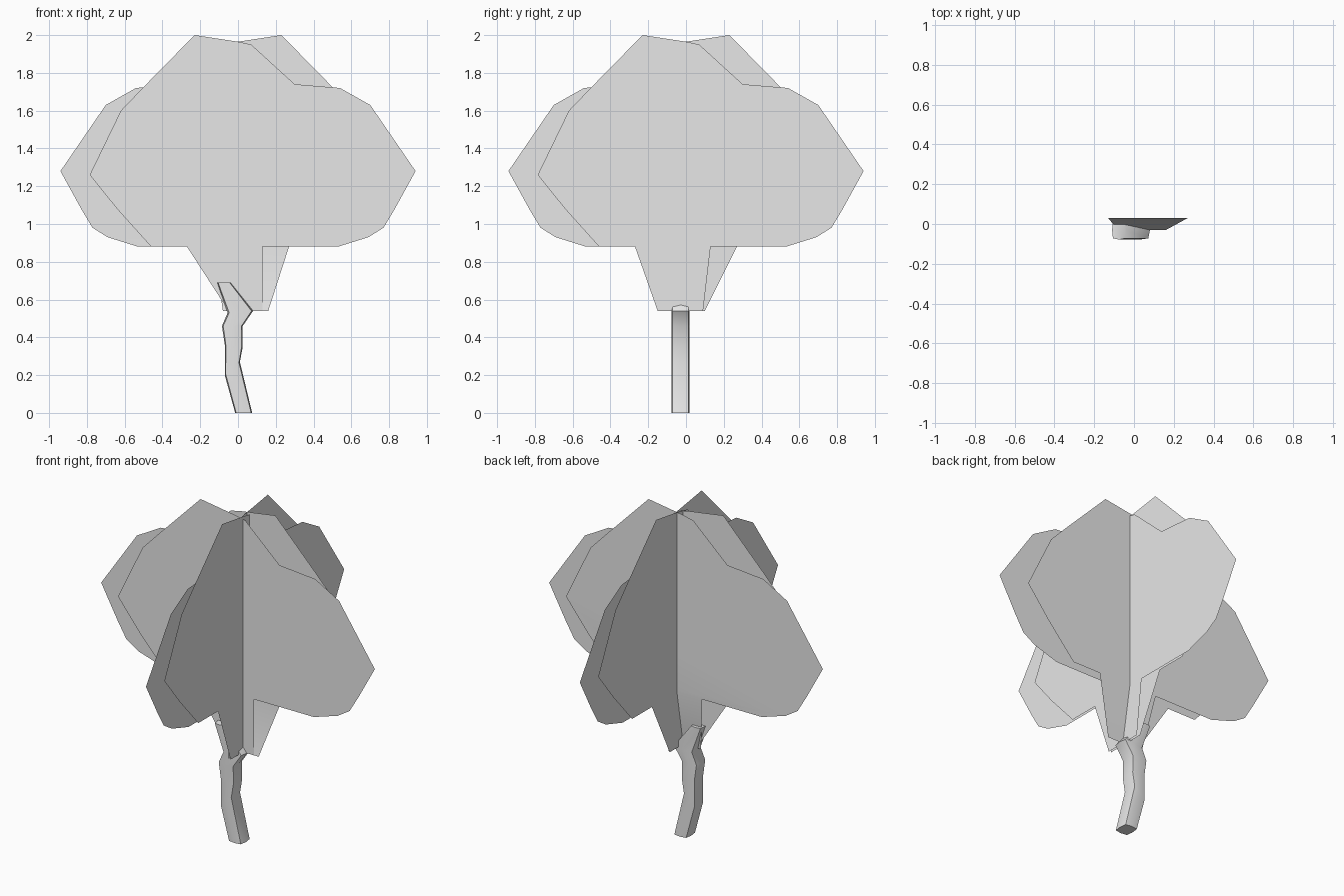
import bpy
import bmesh
from mathutils import Vector

cube = bpy.data.objects.get("Cube")
if cube:
    bpy.data.objects.remove(cube, do_unlink=True)

grey = bpy.data.materials.new("plain_grey")
grey.use_nodes = True
grey.diffuse_color = (0.8, 0.8, 0.8, 1)
grey.node_tree.nodes["Principled BSDF"].inputs["Base Color"].default_value = (0.8, 0.8, 0.8, 1)


def make_object(name, bm, smooth=False):
    mesh = bpy.data.meshes.new(name)
    bm.to_mesh(mesh)
    bm.free()
    mesh.materials.append(grey)
    obj = bpy.data.objects.new(name, mesh)
    bpy.context.collection.objects.link(obj)
    if smooth:
        bpy.ops.object.select_all(action="DESELECT")
        obj.select_set(True)
        bpy.context.view_layer.objects.active = obj
        bpy.ops.object.shade_smooth_by_angle(angle=1.0)
    return obj


# Lopsided crown outline (across, height); its last two points top the stem
CROWN = [(0.13, 0.88), (0.53, 0.88), (0.69, 0.93), (0.77, 0.98), (0.83, 1.08),
         (0.94, 1.28), (0.70, 1.63), (0.54, 1.72), (0.30, 1.74), (0.07, 1.95),
         (0, 1.965), (-0.23, 2.0), (-0.50, 1.725), (-0.62, 1.60), (-0.785, 1.26),
         (-0.64, 1.08), (-0.46, 0.88), (-0.27, 0.88)]
STEM_FOOT = 0.54


def leaf_card(name, axis, mirror, depth, foot, foot_depth):
    """Flat crown with a tapering stem; foot gives the two lower corners."""
    def place(across, z, d):
        return Vector((across, d, z)) if axis == "x" else Vector((d, across, z))

    bm = bmesh.new()
    crown = [bm.verts.new(place(a * mirror, z, depth)) for a, z in CROWN]
    feet = [bm.verts.new(place(a, STEM_FOOT, foot_depth)) for a in foot]
    bm.faces.new(crown)
    bm.faces.new([crown[0], crown[-1]] + feet)
    # Each card faces away from its twin
    outward = -mirror if axis == "x" else mirror
    for face in bm.faces:
        face.normal_update()
        n = face.normal.y if axis == "x" else face.normal.x
        if n * outward < 0:
            face.normal_flip()
    make_object(name, bm, smooth=depth != foot_depth)


# Two crossed pairs of mirrored cards; only the rear stem leans forward
leaf_card("front_leaf_card", "x", 1, -0.03, (-0.05, 0.13), -0.03)
leaf_card("back_leaf_card", "x", -1, 0.03, (0.16, -0.08), -0.03)
leaf_card("left_leaf_card", "y", 1, 0.055, (-0.15, 0.09), 0.055)
leaf_card("right_leaf_card", "y", -1, 0.04, (0.10, -0.15), 0.04)

# Crooked trunk: rounded-square rings between left and right profile points
RINGS = [((-0.015, 0), (0.075, 0)), ((-0.07, 0.20), (0.01, 0.27)),
         ((-0.07, 0.36), (0.025, 0.35)), ((-0.085, 0.46), (0.025, 0.46)),
         ((-0.055, 0.53), (0.08, 0.54)), ((-0.11, 0.69), (-0.04, 0.69))]
SECTION = [(-1, 0), (-0.88, -0.88), (0, -1), (0.88, -0.88),
           (1, 0), (0.88, 0.88), (0, 1), (-0.88, 0.88)]
bm = bmesh.new()
loops = []
for (xl, zl), (xr, zr) in RINGS:
    left, right = Vector((xl, -0.03, zl)), Vector((xr, -0.03, zr))
    loops.append([bm.verts.new(left.lerp(right, (u + 1) / 2) + Vector((0, v * 0.048, 0)))
                  for u, v in SECTION])
for low, high in zip(loops, loops[1:]):
    for i in range(len(SECTION)):
        j = (i + 1) % len(SECTION)
        bm.faces.new((low[i], low[j], high[j], high[i]))
bm.faces.new(loops[0][::-1])
bm.faces.new(loops[-1])
bmesh.ops.recalc_face_normals(bm, faces=bm.faces)
make_object("trunk", bm, smooth=True)
